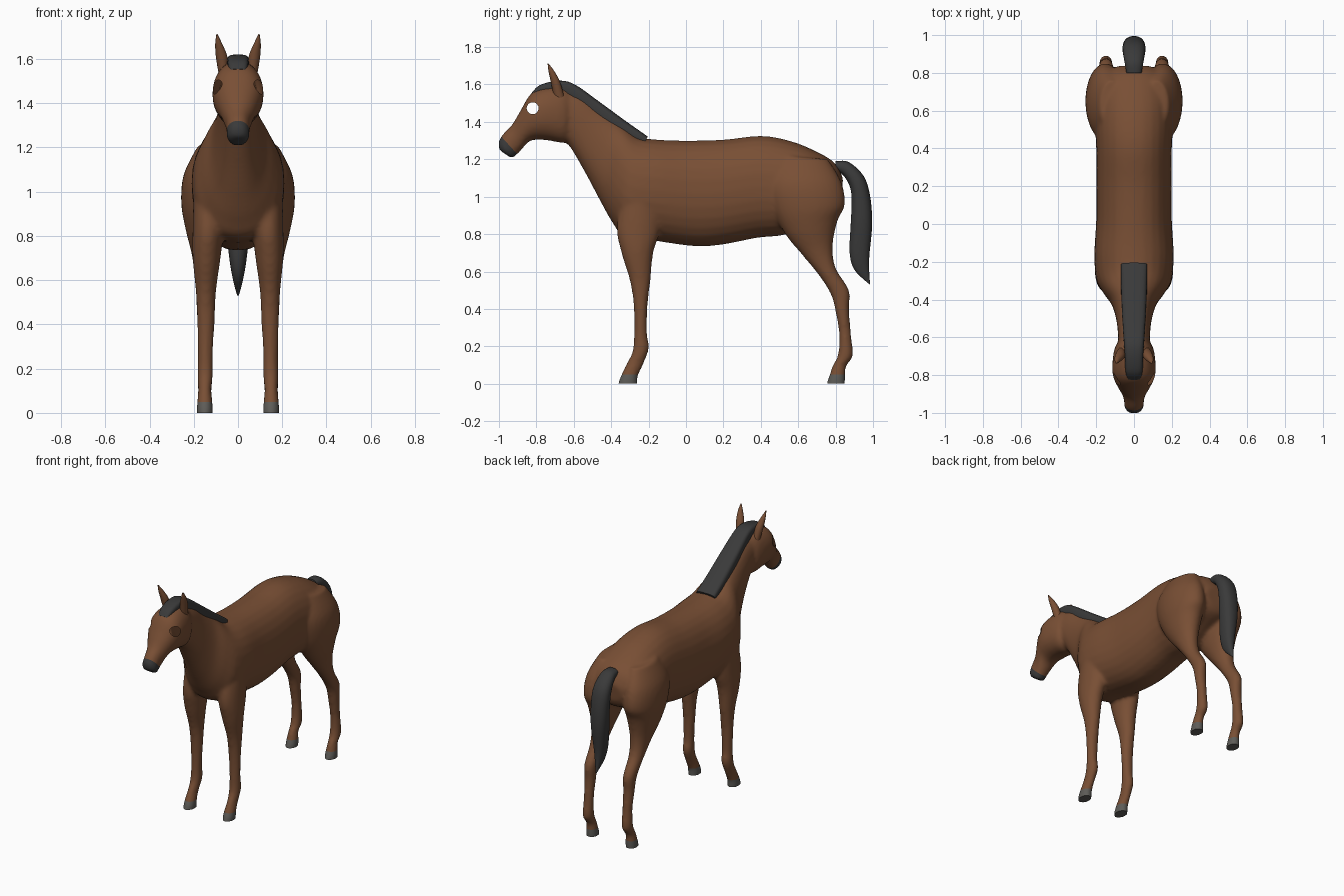
import bpy, bmesh, math
from mathutils import Vector, Matrix

if "Cube" in bpy.data.objects:
    bpy.data.objects.remove(bpy.data.objects["Cube"], do_unlink=True)


def make_material(name, colour):
    mat = bpy.data.materials.new(name)
    mat.use_nodes = True
    mat.diffuse_color = (*colour, 1)
    mat.node_tree.nodes["Principled BSDF"].inputs["Base Color"].default_value = (*colour, 1)
    return mat


coat = make_material("brown coat", (.19, .078, .035))
hair = make_material("charcoal hair", (.042, .042, .042))
horn = make_material("grey hoof", (.11, .105, .095))


def spline(a, b, c, d, t):
    """Catmull-Rom blend of four cross-section rows."""
    return [(2 * q + (r - p) * t + (2 * p - 5 * q + 4 * r - s) * t * t
             + (3 * q - p - 3 * r + s) * t ** 3) / 2 for p, q, r, s in zip(a, b, c, d)]


def loft(bm, rows, power=2, side=1, sides=28, steps=5):
    """Skin rounded rings. Row: first edge y, z, opposite edge y, z, half width, centre x."""
    rows = [tuple(r) + (0,) * (6 - len(r)) for r in rows]
    padded = [rows[0]] + rows + [rows[-1]]
    dense = [spline(*padded[i:i + 4], k / steps)
             for i in range(len(rows) - 1) for k in range(steps)] + [rows[-1]]
    rings = []
    for y1, z1, y2, z2, width, x in dense:
        mid = Vector((side * x, (y1 + y2) / 2, (z1 + z2) / 2))
        half = Vector((0, (y1 - y2) / 2, (z1 - z2) / 2))
        ring = []
        for k in range(sides):
            angle = math.tau * k / sides
            c, s = math.cos(angle), math.sin(angle)
            u = math.copysign(abs(c) ** (2 / power), c)
            v = math.copysign(abs(s) ** (2 / power), s)
            ring.append(bm.verts.new(mid + half * v + Vector((width * u, 0, 0))))
        rings.append(ring)
    faces = [bm.faces.new(rings[0]), bm.faces.new(rings[-1])]
    for low, high in zip(rings, rings[1:]):
        for k in range(sides):
            n = (k + 1) % sides
            faces.append(bm.faces.new((low[k], low[n], high[n], high[k])))
    bmesh.ops.recalc_face_normals(bm, faces=faces)


def finish(bm, name, *materials):
    mesh = bpy.data.meshes.new(name)
    bm.to_mesh(mesh)
    bm.free()
    obj = bpy.data.objects.new(name, mesh)
    bpy.context.collection.objects.link(obj)
    for mat in materials:
        mesh.materials.append(mat)
    return obj


def activate(obj):
    bpy.ops.object.select_all(action='DESELECT')
    obj.select_set(True)
    bpy.context.view_layer.objects.active = obj


def soften(obj, degrees):
    activate(obj)
    bpy.ops.object.shade_smooth_by_angle(angle=math.radians(degrees))


# Cross-sections of the trunk and neck, from rump to throat
trunk = [(.84, 1.10, .83, .98, .09), (.79, 1.185, .80, .93, .15),
         (.68, 1.25, .70, .88, .19), (.55, 1.30, .54, .80, .205),
         (.40, 1.325, .38, .78, .20), (.20, 1.305, .20, .745, .20),
         (0, 1.30, .05, .735, .20), (-.15, 1.305, -.17, .765, .21),
         (-.25, 1.32, -.33, .79, .20), (-.32, 1.37, -.395, .865, .165),
         (-.38, 1.42, -.46, .98, .12), (-.46, 1.48, -.54, 1.13, .095),
         (-.54, 1.54, -.63, 1.28, .085), (-.62, 1.57, -.69, 1.32, .085)]

# Head, from poll to lips
head = [(-.60, 1.55, -.62, 1.36, .06), (-.66, 1.59, -.64, 1.29, .10),
        (-.76, 1.585, -.73, 1.30, .115), (-.83, 1.55, -.79, 1.305, .11),
        (-.885, 1.46, -.84, 1.295, .085), (-.93, 1.385, -.88, 1.25, .06),
        (-.978, 1.335, -.905, 1.225, .052), (-1.003, 1.29, -.925, 1.208, .05),
        (-.998, 1.25, -.945, 1.213, .036)]

# Legs, from the muscle down to the hoof
fore_leg = [(-.33, 1.05, -.12, 1.05, .07, .13), (-.37, .84, -.14, .82, .07, .135),
            (-.345, .70, -.175, .70, .063, .142), (-.30, .55, -.19, .55, .046, .145),
            (-.28, .42, -.205, .42, .04, .145), (-.277, .27, -.208, .27, .034, .147),
            (-.287, .17, -.198, .19, .035, .148), (-.317, .11, -.23, .10, .03, .15),
            (-.343, .055, -.258, .04, .035, .15), (-.368, -.006, -.258, -.006, .038, .15)]

hind_leg = [(.50, 1.22, .76, 1.20, .06, .12), (.44, 1.08, .83, 1.08, .10, .145),
            (.46, .94, .85, .96, .105, .152), (.53, .80, .81, .87, .09, .148),
            (.62, .69, .785, .74, .062, .147), (.71, .58, .80, .62, .047, .148),
            (.773, .48, .872, .50, .04, .148), (.798, .39, .872, .40, .036, .148),
            (.818, .27, .882, .27, .032, .148), (.813, .16, .892, .15, .034, .149),
            (.783, .095, .857, .095, .03, .15), (.768, .05, .852, .04, .035, .15),
            (.748, -.006, .852, -.006, .038, .15)]

# Body: overlapping lofts fused into one smooth skin
bm = bmesh.new()
loft(bm, trunk, 2.2)
loft(bm, head, 2.2)
for side in (1, -1):
    loft(bm, fore_leg, side=side)
    loft(bm, hind_leg, side=side)
body = finish(bm, "body")

fuse = body.modifiers.new("fuse", 'REMESH')
fuse.mode = 'VOXEL'
fuse.voxel_size = .012
relax = body.modifiers.new("relax", 'SMOOTH')
relax.iterations = 6

# Open eye sockets, cut straight through the head
EYE, EYE_RADIUS = Vector((0, -.82, 1.473)), .032
bm = bmesh.new()
bmesh.ops.create_cone(bm, cap_ends=True, segments=20, radius1=EYE_RADIUS, radius2=EYE_RADIUS,
                      depth=1, matrix=Matrix.Translation(EYE) @ Matrix.Rotation(math.pi / 2, 4, 'Y'))
cutter = finish(bm, "eye_cutter")
cutter.hide_render = True
cut = body.modifiers.new("eyes", 'BOOLEAN')
cut.operation = 'DIFFERENCE'
cut.object = cutter
activate(body)
for modifier in list(body.modifiers):
    bpy.ops.object.modifier_apply(modifier=modifier.name)
bpy.data.objects.remove(cutter, do_unlink=True)

# Remove the socket walls, then cut clean colour edges for muzzle and hooves
bm = bmesh.new()
bm.from_mesh(body.data)
bm.normal_update()
walls = [f for f in bm.faces if abs(f.normal.x) < .03
         and (f.calc_center_median() - EYE).yz.length < EYE_RADIUS * 1.02]
bmesh.ops.delete(bm, geom=walls, context='FACES')

muzzle_point, muzzle_normal = Vector((0, -.90, 1.225)), Vector((0, 1.1, 1)).normalized()
hoof_point, hoof_normal = Vector((0, 0, .05)), Vector((0, 0, 1))


def slice_faces(faces, point, normal):
    geom = set(faces)
    for f in faces:
        geom.update(f.edges, f.verts)
    bmesh.ops.bisect_plane(bm, geom=list(geom), plane_co=point, plane_no=normal)


slice_faces([f for f in bm.faces if f.calc_center_median().y < -.88], muzzle_point, muzzle_normal)
slice_faces([f for f in bm.faces if f.calc_center_median().z < .1], hoof_point, hoof_normal)
for v in bm.verts:
    if v.co.z < .008:
        v.co.z = 0
for f in bm.faces:
    centre = f.calc_center_median()
    if centre.z < hoof_point.z:
        f.material_index = 2
    elif centre.y < -.88 and (centre - muzzle_point).dot(muzzle_normal) < 0:
        f.material_index = 1
body.data.materials.clear()
bm.to_mesh(body.data)
bm.free()
for mat in (coat, hair, horn):
    body.data.materials.append(mat)
soften(body, 50)

# Mane and forelock along the crest
bm = bmesh.new()
loft(bm, [(-.205, 1.322, -.23, 1.27, .07), (-.33, 1.41, -.38, 1.34, .068),
          (-.46, 1.505, -.50, 1.43, .063), (-.595, 1.60, -.62, 1.52, .055),
          (-.68, 1.62, -.68, 1.54, .05), (-.78, 1.597, -.76, 1.53, .046),
          (-.825, 1.555, -.80, 1.52, .036)], 3.5)
soften(finish(bm, "mane", hair), 50)

# Tail, arching out and hanging to a point
bm = bmesh.new()
loft(bm, [(.80, 1.19, .80, 1.14, .04), (.87, 1.185, .845, 1.11, .05),
          (.95, 1.11, .88, 1.04, .06), (.985, 1, .885, .95, .06),
          (.995, .85, .88, .84, .055), (.98, .68, .875, .70, .038),
          (.98, .59, .90, .61, .022), (.985, .53, .97, .54, .005)], 2.3)
soften(finish(bm, "tail", hair), 50)

# Pointed ears
for name, side in (("left_ear", 1), ("right_ear", -1)):
    bm = bmesh.new()
    loft(bm, [(-.705, 1.53, -.65, 1.53, .022, .065), (-.722, 1.61, -.672, 1.61, .026, .074),
              (-.735, 1.67, -.70, 1.665, .016, .087), (-.74, 1.712, -.733, 1.71, .003, .095)],
         side=side, sides=16)
    soften(finish(bm, name, coat), 50)
